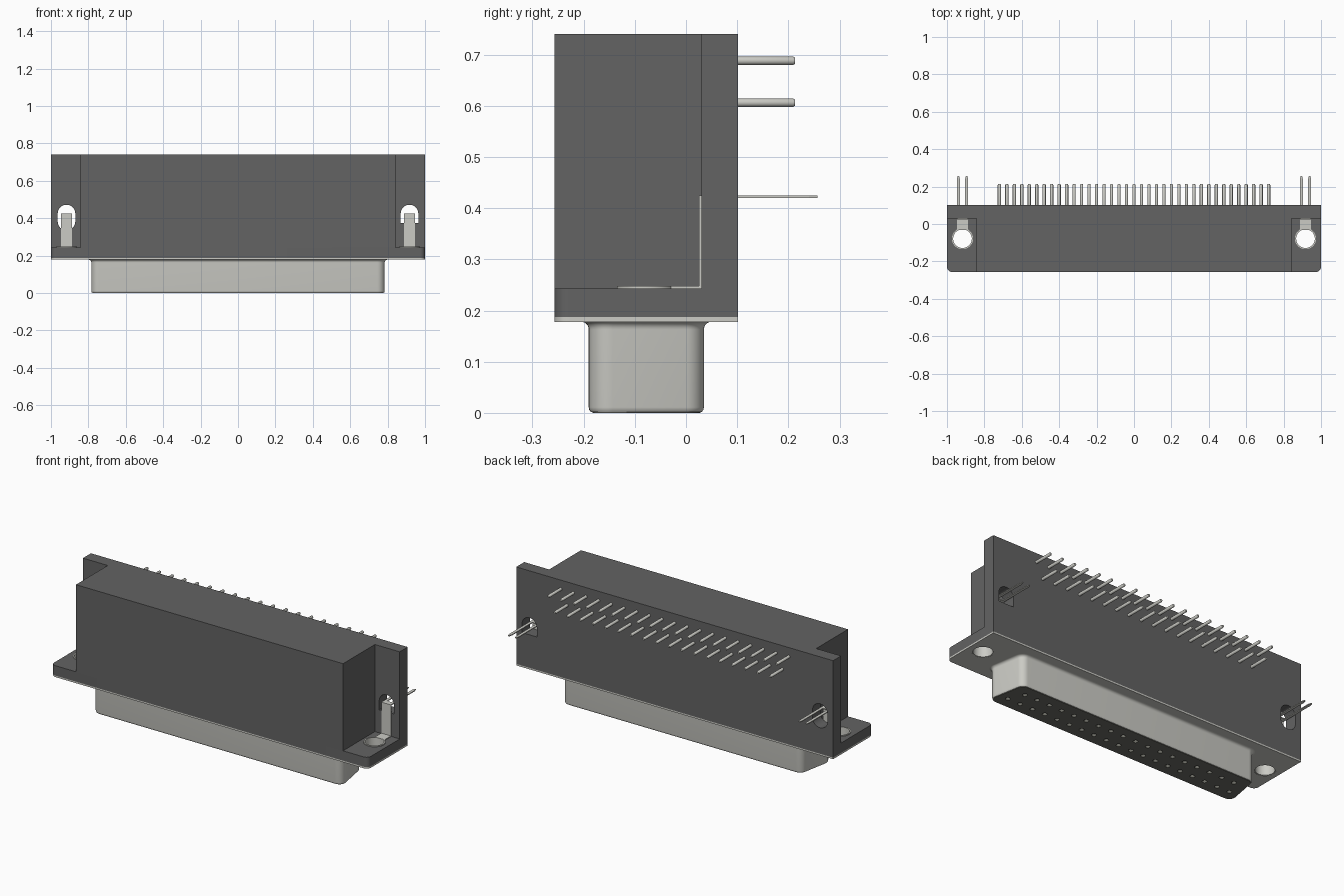
import bpy, bmesh, math
from mathutils import Vector

if "Cube" in bpy.data.objects:
    bpy.data.objects.remove(bpy.data.objects["Cube"])


def material(name, rgb):
    m = bpy.data.materials.new(name)
    m.diffuse_color = (*rgb, 1)
    m.use_nodes = True
    m.node_tree.nodes["Principled BSDF"].inputs["Base Color"].default_value = m.diffuse_color
    return m


PLASTIC = material("dark_plastic", (0.125, 0.125, 0.125))
METAL = material("plated_metal", (0.60, 0.60, 0.56))
INSERT = material("insert_plastic", (0.15, 0.15, 0.13))


def solid(name, stacks, mat):
    """Each stack is a list of rings of 3D points, skinned and capped."""
    bm = bmesh.new()
    for rings in stacks:
        vs = [[bm.verts.new(p) for p in r] for r in rings]
        n = len(vs[0])
        for a, b in zip(vs, vs[1:]):
            for i in range(n):
                j = (i + 1) % n
                bm.faces.new((a[i], a[j], b[j], b[i]))
        bm.faces.new(vs[0])
        bm.faces.new(vs[-1])
    bmesh.ops.recalc_face_normals(bm, faces=bm.faces)
    me = bpy.data.meshes.new(name)
    bm.to_mesh(me)
    bm.free()
    ob = bpy.data.objects.new(name, me)
    bpy.context.collection.objects.link(ob)
    me.materials.append(mat)
    return ob


def up(pts, z):
    return [(x, y, z) for x, y in pts]


def back(pts, y):
    return [(x, y, z) for x, z in pts]


def prism(pts, a, b, place=up):
    return [place(pts, a), place(pts, b)]


def rect(x0, x1, y0, y1):
    return [(x0, y0), (x1, y0), (x1, y1), (x0, y1)]


def circle(cx, cy, r, n):
    return [(cx + r * math.cos(2 * math.pi * i / n),
             cy + r * math.sin(2 * math.pi * i / n)) for i in range(n)]


def rounded(corners, radii, n=8):
    """Round the corners of a convex counter-clockwise polygon."""
    out = []
    for i, (c, r) in enumerate(zip(corners, radii)):
        c = Vector(c)
        if r == 0:
            out.append(tuple(c))
            continue
        d1 = (Vector(corners[i - 1]) - c).normalized()
        d2 = (Vector(corners[(i + 1) % len(corners)]) - c).normalized()
        half = d1.angle(d2) / 2
        mid = c + (d1 + d2).normalized() * r / math.sin(half)
        t = r / math.tan(half)
        s = c + d1 * t - mid
        sweep = math.pi - 2 * half
        a0 = math.atan2(s.y, s.x)
        out += [(mid.x + r * math.cos(a0 + sweep * k / n),
                 mid.y + r * math.sin(a0 + sweep * k / n)) for k in range(n + 1)]
    return out


def cut(ob, stacks):
    cutter = solid("cutter", stacks, ob.data.materials[0])
    cutter.hide_render = True
    mod = ob.modifiers.new("cut", 'BOOLEAN')
    mod.operation, mod.solver, mod.object = 'DIFFERENCE', 'EXACT', cutter
    bpy.context.view_layer.objects.active = ob
    bpy.ops.object.modifier_apply(modifier=mod.name)
    bpy.data.objects.remove(cutter)


def smooth(ob):
    bpy.ops.object.select_all(action='DESELECT')
    ob.select_set(True)
    bpy.context.view_layer.objects.active = ob
    bpy.ops.object.shade_smooth_by_angle(angle=math.radians(35))


HX, HY = 0.917, -0.078          # mounting hole position
SIDES = (-1, 1)
F, B = -0.257, 0.102            # front and back of the housing

# housing: T-shaped plan, with a bracket slot at each end of the back plate
plan = [(-0.843, F), (0.843, F), (0.843, 0.03), (1, 0.03),
        (1, B), (-1, B), (-1, 0.03), (-0.843, 0.03)]
housing = solid("housing", [prism(plan, 0.243, 0.74)], PLASTIC)
r = 0.047
slot_left = rounded(rect(-HX - r, -HX + r, 0.335, 0.472), [r * 0.999] * 4)
slot_right = rounded(rect(HX - r, HX + r, 0.375, 0.472), [0, 0, r * 0.999, r * 0.999])
cut(housing, [prism(slot_left, 0, 0.2, back), prism(slot_right, 0, 0.2, back)])

# flange and metal face plate, both with mounting holes
outline = rounded(rect(-1, 1, F, B), [0.028, 0.028, 0, 0])
holes = [prism(circle(s * HX, HY, 0.055, 32), 0.1, 0.3) for s in SIDES]
flange = solid("flange", [prism(outline, 0.187, 0.243)], PLASTIC)
plate = solid("face_plate", [prism(outline, 0.178, 0.187)], METAL)
cut(flange, holes)
cut(plate, holes)


# D-shaped shell, filleted into the face plate and hollow for the insert
def d_shape(o):
    pts = [(-0.792 - o, -0.19 - o), (0.792 + o, -0.19 - o),
           (0.752 + o, 0.035 + o), (-0.752 - o, 0.035 + o)]
    return rounded(pts, [0.04 + o] * 4)


profile = [(0.182, 0.016)]
for k in range(6, -1, -1):
    a = math.pi / 2 * k / 6
    profile.append((0.163 + 0.015 * math.sin(a), 0.015 * (1 - math.cos(a))))
profile += [(0.011, 0), (0.006, -0.001), (0.002, -0.004), (0.002, -0.01), (0.15, -0.01)]
shell = solid("connector_shell", [[up(d_shape(o), z) for z, o in profile]], METAL)

# contact insert with 19 + 18 sockets
insert = solid("contact_insert", [prism(d_shape(-0.007), 0, 0.14)], INSERT)


def row(n):
    return [(i - (n - 1) / 2) * 0.08 for i in range(n)]


sockets = [prism(circle(x, y, 0.013, 16), -0.05, 0.08)
           for n, y in ((19, -0.12), (18, -0.036)) for x in row(n)]
cut(insert, sockets)

# solder pins, two staggered rows out of the back
pins = [[back(circle(x, z, q, 12), y) for y, q in
         ((0.09, 0.0085), (0.209, 0.0085), (0.213, 0.006))]
        for n, z in ((19, 0.688), (18, 0.606)) for x in row(n)]
pins = solid("solder_pins", pins, METAL)

# board-lock brackets: eyelet tube, tab, upright strip and two prongs
for s, side in zip(SIDES, ("left", "right")):
    x = s * HX
    eyelet = [up(circle(x, HY, q, 32), z) for q, z in
              ((0.05, 0.179), (0.057, 0.179), (0.057, 0.248), (0.05, 0.248))]
    tube = solid("eyelet_" + side, [eyelet[1:3]], METAL)
    cut(tube, [prism(circle(x, HY, 0.05, 32), 0.1, 0.3)])
    parts = [prism(rect(x - 0.03, x + 0.03, -0.032, 0.03), 0.243, 0.248),
             prism(rect(x - 0.03, x + 0.03, 0.025, 0.03), 0.243, 0.425),
             prism(rect(x - 0.03, x + 0.03, 0.025, 0.055), 0.420, 0.425)]
    for p in SIDES:
        c = x + p * 0.022
        prong = [(c - 0.008, 0.05), (c + 0.008, 0.05), (c + 0.008, 0.24),
                 (c + 0.004, 0.257), (c - 0.004, 0.257), (c - 0.008, 0.24)]
        parts.append(prism(prong, 0.420, 0.425))
    solid("board_lock_" + side, parts, METAL)
    smooth(tube)

for ob in (housing, flange, plate, shell, insert, pins):
    smooth(ob)
